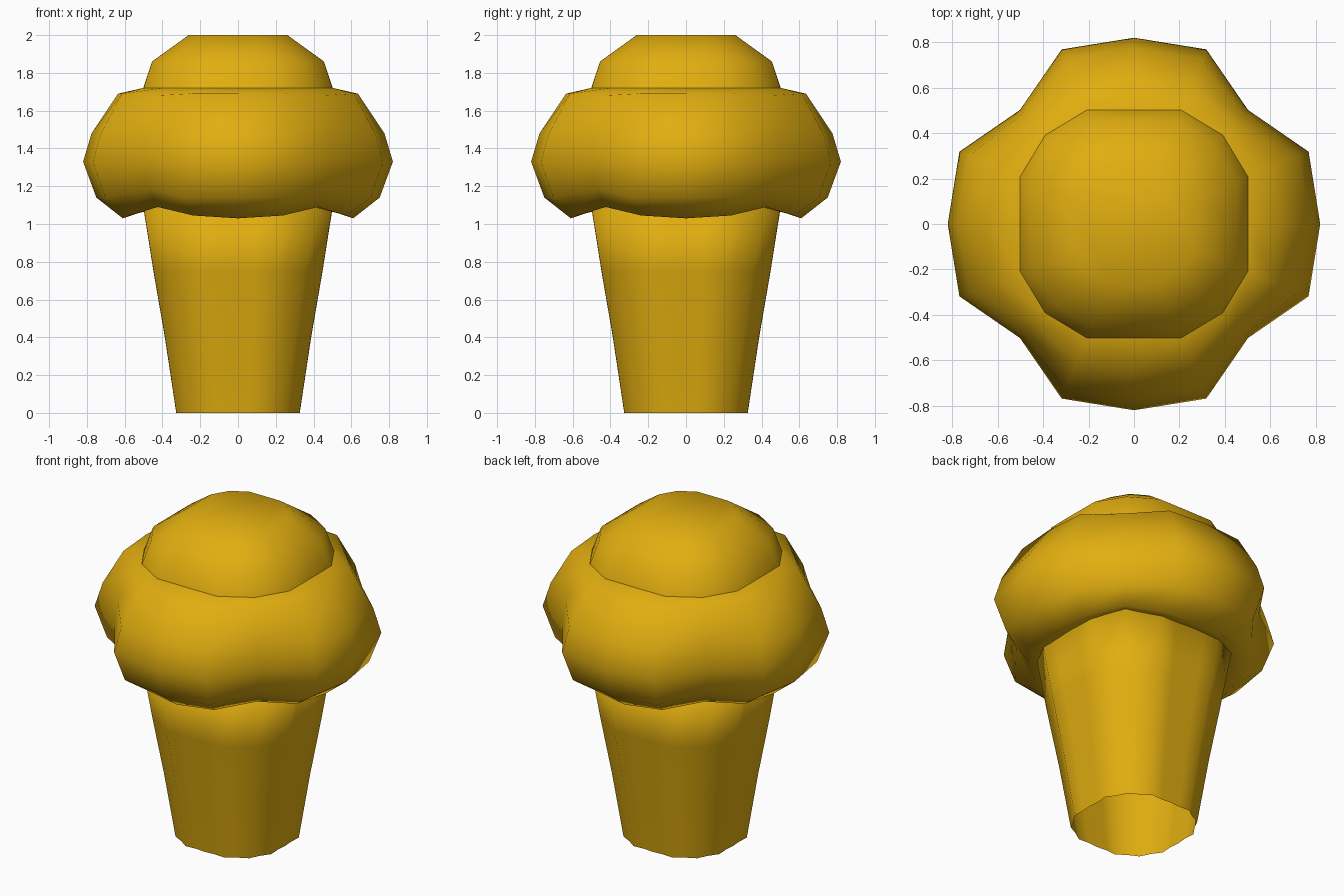
import bpy, bmesh, math

if "Cube" in bpy.data.objects:
    bpy.data.objects.remove(bpy.data.objects["Cube"])

gold = bpy.data.materials.new("golden_yellow")
gold.diffuse_color = (0.75, 0.42, 0.005, 1)
gold.use_nodes = True
gold.node_tree.nodes["Principled BSDF"].inputs["Base Color"].default_value = gold.diffuse_color


def radius(kind, i):
    """Pick axis / between / diagonal radius for lattice step i of 16."""
    return kind[(0, 1, 2, 1)[i % 4]]


def loft(name, rings, cap_top=False):
    """rings: lists of (x, y, z) loops with equal counts, bottom to top."""
    bm = bmesh.new()
    loops = [[bm.verts.new(p) for p in ring] for ring in rings]
    n = len(loops[0])
    for a, b in zip(loops, loops[1:]):
        for i in range(n):
            j = (i + 1) % n
            bm.faces.new((a[i], a[j], b[j], b[i]))
    if cap_top:
        bm.faces.new(loops[-1])
    for f in bm.faces:
        f.smooth = True
    me = bpy.data.meshes.new(name)
    bm.to_mesh(me)
    bm.free()
    me.materials.append(gold)
    ob = bpy.data.objects.new(name, me)
    bpy.context.collection.objects.link(ob)
    return ob


def ring16(radii, heights):
    out = []
    for i in range(16):
        a = i * math.pi / 8
        r = radius(radii, i)
        out.append((r * math.cos(a), r * math.sin(a), radius(heights, i)))
    return out


BASE = (0.503, 0.543, 0.553)   # rounded-square outline shared by all parts


def scaled(s, z):
    return ring16([r * s for r in BASE], (z, z, z))


def fluted(s, z, groove):
    """Rounded-square outline with a shallow groove between the ribs."""
    pts = scaled(s, z)
    out = []
    for p, q in zip(pts, pts[1:] + pts[:1]):
        out.append(p)
        out.append(((p[0] + q[0]) / 2 * groove, (p[1] + q[1]) / 2 * groove, z))
    return out


# tapered fluted cup, open underneath
loft("cup", [fluted(0.65, 0, 0.985), fluted(0.77, 0.4, 0.98),
             fluted(0.89, 0.75, 0.985), fluted(1.0, 1.1, 1.0)], cap_top=True)

# four-lobed puffy rim: radii and heights at axis, between and diagonal
rim = [
    ((0.48, 0.50, 0.52), (1.08, 1.08, 1.10)),
    ((0.61, 0.62, 0.60), (1.03, 1.045, 1.09)),
    ((0.75, 0.76, 0.67), (1.14, 1.14, 1.19)),
    ((0.82, 0.832, 0.71), (1.33, 1.33, 1.34)),
    ((0.775, 0.785, 0.69), (1.48, 1.48, 1.49)),
    ((0.635, 0.665, 0.62), (1.69, 1.69, 1.68)),
    (BASE, (1.72, 1.72, 1.72)),
]
loft("lobed_rim", [ring16(r, z) for r, z in rim])

# domed top with a flat crown
loft("dome", [scaled(1.0, 1.715), scaled(0.905, 1.86), scaled(0.52, 2.0)],
     cap_top=True)
